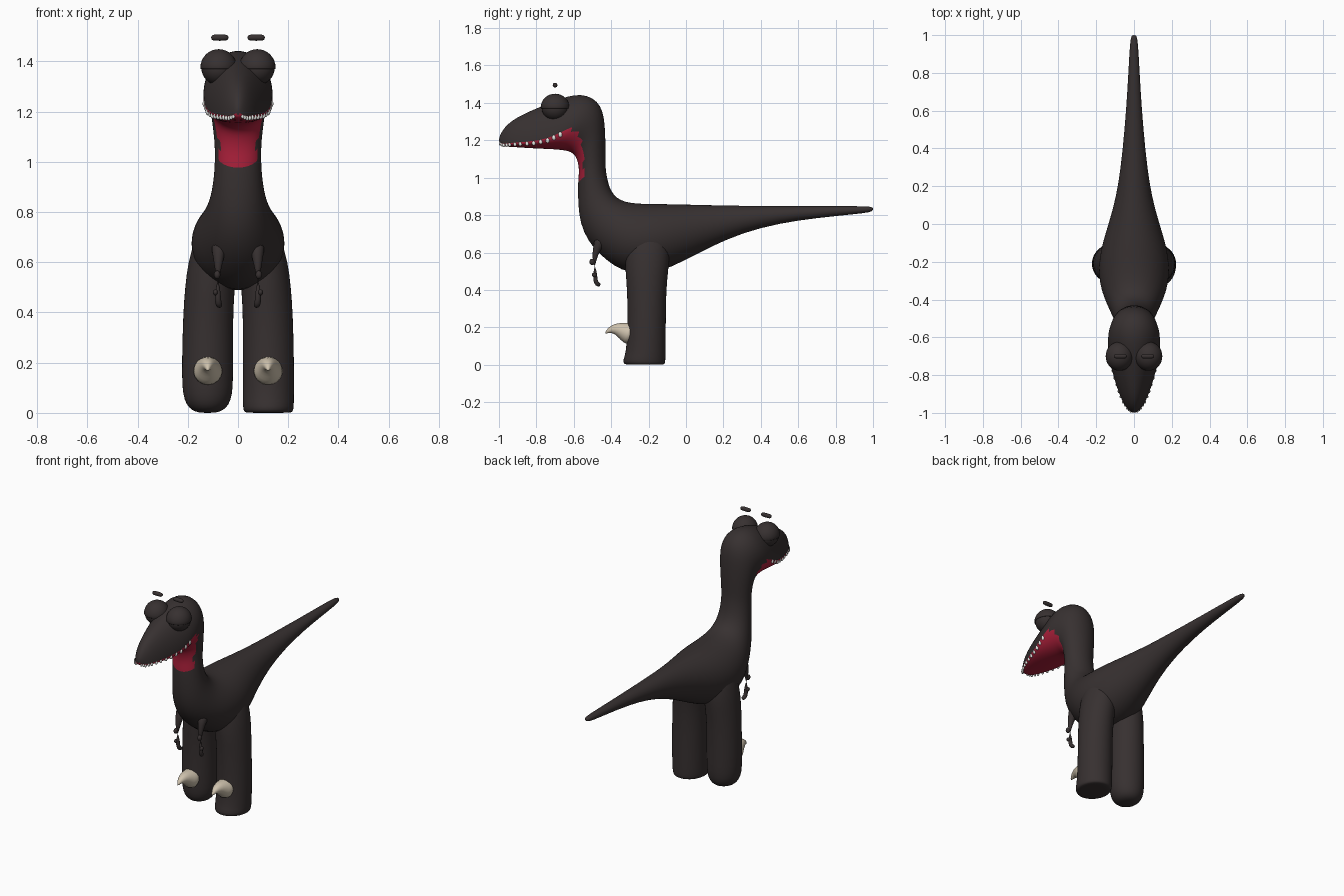
import bpy
from math import sin, cos, pi
from mathutils import Vector

old = bpy.data.objects.get("Cube")
if old:
    bpy.data.objects.remove(old, do_unlink=True)


def material(name, rgb):
    m = bpy.data.materials.new(name)
    m.use_nodes = True
    m.diffuse_color = (*rgb, 1)
    bsdf = next(n for n in m.node_tree.nodes if n.type == 'BSDF_PRINCIPLED')
    bsdf.inputs["Base Color"].default_value = (*rgb, 1)
    return m


HIDE = material("dark hide", (0.038, 0.030, 0.030))
MOUTH = material("mouth red", (0.40, 0.014, 0.042))
TOOTH = material("tooth white", (0.80, 0.80, 0.77))
CLAW = material("claw ivory", (0.62, 0.54, 0.42))


def finish(ob, *mats, smooth=True, subsurf=0):
    for m in mats:
        ob.data.materials.append(m)
    for p in ob.data.polygons:
        p.use_smooth = smooth
    if subsurf:
        ob.modifiers.new("Smooth", 'SUBSURF').levels = subsurf
        ob.modifiers["Smooth"].render_levels = subsurf
    return ob


def loft(name, rings):
    """Skin a list of equal point rings, capped at both ends."""
    n = len(rings[0])
    verts = [v for ring in rings for v in ring]
    faces = [(i * n + j, i * n + (j + 1) % n, (i + 1) * n + (j + 1) % n, (i + 1) * n + j)
             for i in range(len(rings) - 1) for j in range(n)]
    faces += [tuple(reversed(range(n))), tuple(range(len(verts) - n, len(verts)))]
    me = bpy.data.meshes.new(name)
    me.from_pydata(verts, [], faces)
    ob = bpy.data.objects.new(name, me)
    bpy.context.collection.objects.link(ob)
    # Make the normals point outward
    import bmesh
    bm = bmesh.new()
    bm.from_mesh(me)
    bmesh.ops.recalc_face_normals(bm, faces=bm.faces)
    bm.to_mesh(me)
    bm.free()
    return ob


def tube(name, points, radii, mat, side=1, n=16):
    """Round tapered tube along a path."""
    pts = [Vector((side * p[0], p[1], p[2])) for p in points]
    rings = []
    for i, p in enumerate(pts):
        d = (pts[min(i + 1, len(pts) - 1)] - pts[max(i - 1, 0)]).normalized()
        q = d.to_track_quat('Z', 'Y')
        rings.append([p + q @ Vector((cos(2 * pi * k / n), sin(2 * pi * k / n), 0)) * radii[i]
                      for k in range(n)])
    return finish(loft(name, rings), mat, subsurf=1)


def ball(name, loc, scale, mat, segments=32):
    bpy.ops.mesh.primitive_uv_sphere_add(segments=segments, ring_count=segments // 2, location=loc)
    ob = bpy.context.object
    ob.name = name
    ob.scale = scale
    return finish(ob, mat)


# Tail, torso and neck: back point (y, z), belly point (y, z), half width
trunk = [
    ((1.0, .836), (1.0, .828), .006), ((.995, .847), (.99, .815), .018),
    ((.9, .848), (.9, .805), .025), ((.7, .848), (.7, .785), .035),
    ((.5, .848), (.5, .757), .05), ((.3, .85), (.3, .705), .07),
    ((.15, .853), (.13, .63), .095), ((0, .857), (-.02, .55), .138),
    ((-.12, .86), (-.13, .5), .175), ((-.22, .86), (-.24, .48), .19),
    ((-.3, .865), (-.35, .505), .18), ((-.35, .88), (-.42, .555), .16),
    ((-.385, .905), (-.495, .62), .135), ((-.41, .95), (-.55, .71), .113),
    ((-.422, 1.0), (-.573, .8), .1), ((-.43, 1.05), (-.578, .9), .093),
]
# Throat and head: the same, then widest place, then how far up the red reaches
head = [
    ((-.43, 1.1), (-.577, .985), .092, .5, -.55), ((-.43, 1.17), (-.573, 1.02), .095, .5, -.72),
    ((-.432, 1.24), (-.573, 1.055), .101, .5, -.6), ((-.437, 1.32), (-.58, 1.09), .108, .5, -.5),
    ((-.455, 1.385), (-.592, 1.118), .118, .5, -.4), ((-.5, 1.43), (-.612, 1.135), .132, .52, -.2),
    ((-.56, 1.447), (-.64, 1.145), .14, .57, 0), ((-.63, 1.438), (-.69, 1.151), .138, .7, 0),
    ((-.7, 1.41), (-.75, 1.154), .126, .8, 0), ((-.78, 1.38), (-.82, 1.157), .107, .85, 0),
    ((-.86, 1.345), (-.89, 1.162), .084, .87, 0), ((-.93, 1.308), (-.945, 1.165), .06, .88, 0),
    ((-.975, 1.265), (-.975, 1.168), .038, .88, 0), ((-.996, 1.225), (-.992, 1.176), .019, .8, 0),
    ((-1.0, 1.205), (-.998, 1.188), .005, .5, 0),
]
SEG = 32
sections = [(*t, .5, -2) for t in trunk] + head


def section(back, belly, width, widest, _):
    b, v = Vector((0, *back)), Vector((0, *belly))
    c = b.lerp(v, widest)
    ring = []
    for k in range(SEG):
        t = 2 * pi * k / SEG
        along = (b - c) * cos(t) if cos(t) > 0 else (c - v) * cos(t)
        ring.append(c + along + Vector((width * sin(t), 0, 0)))
    return ring


body = loft("body", [section(*s) for s in sections])
finish(body, HIDE, MOUTH, subsurf=1)
for i, s in enumerate(sections[:-1]):
    for k in range(SEG):
        if cos(2 * pi * (k + .5) / SEG) < s[4]:
            body.data.polygons[i * SEG + k].material_index = 1

# Teeth follow the lip, which is the widest line of the head
lip = []
for back, belly, width, widest, _ in head[7:-1]:
    p = Vector((0, *back)).lerp(Vector((0, *belly)), widest)
    lip.append(Vector((width * .95, p.y, p.z)))
COUNT = 13
for side in (1, -1):
    for i in range(COUNT):
        u = i / (COUNT - 1) * (len(lip) - 1.01)
        p = lip[int(u)].lerp(lip[int(u) + 1], u % 1)
        size = .015 - .007 * i / COUNT
        ball("tooth", (side * p.x, p.y, p.z - .006), (size * .7, size * .8, size), TOOTH, 10)

for side in (1, -1):
    # Eyeball, heavy upper lid and floating brow
    eye = (side * .077, -.70, 1.375)
    ball("eyeball", eye, (.069, .072, .069), HIDE)
    lid = ball("eyelid", eye, (.073, .077, .074), HIDE)
    for v in lid.data.vertices:
        v.co.z = max(v.co.z, -.06)
    tube("eyebrow", [(x, -.70, 1.495) for x in (.038, .042, .05, .095, .103, .107)],
         [.004, .010, .013, .013, .010, .004], HIDE, side)

    # Thin arm with a bent hand
    tube("arm", [(.075, -.45, .68), (.078, -.478, .62), (.08, -.492, .56), (.08, -.485, .5),
                 (.08, -.486, .45), (.077, -.475, .43), (.07, -.458, .425)],
         [.04, .02, .013, .011, .012, .014, .009], HIDE, side)
    ball("elbow", (side * .083, -.502, .55), (.013, .015, .017), HIDE, 16)
    ball("thumb", (side * .09, -.49, .48), (.010, .014, .012), HIDE, 16)

    # Curved toe claw
    tube("claw", [(.12, -.285, .163), (.12, -.315, .17), (.12, -.345, .184), (.12, -.38, .193),
                  (.12, -.41, .186), (.12, -.432, .168)],
         [.064, .058, .043, .029, .016, .003], CLAW, side)


def leg(name, side, foot):
    """Pillar leg: z, centre x, centre y, radius x, radius y."""
    rows = foot + [
        (.2, .122, -.21, .102, .102), (.4, .119, -.21, .1, .104),
        (.5, .112, -.21, .099, .115), (.6, .1, -.205, .1, .12),
        (.7, .085, -.205, .085, .11), (.78, .07, -.205, .06, .08), (.82, .06, -.205, .02, .03)]
    rings = [[Vector((side * (cx + rx * cos(2 * pi * k / SEG)), cy + ry * sin(2 * pi * k / SEG), z))
              for k in range(SEG)] for z, cx, cy, rx, ry in rows]
    return finish(loft(name, rings), HIDE, subsurf=1)


# Left foot is flat with a toe, right foot is rounded
leg("left_leg", 1, [(0, .121, -.22, .085, .095), (.003, .121, -.222, .098, .11),
                    (.025, .121, -.224, .102, .114), (.06, .121, -.215, .102, .106)])
leg("right_leg", -1, [(0, .121, -.21, .02, .02), (.004, .121, -.21, .05, .055),
                      (.02, .121, -.21, .075, .08), (.05, .121, -.21, .093, .096),
                      (.1, .121, -.21, .102, .102)])
